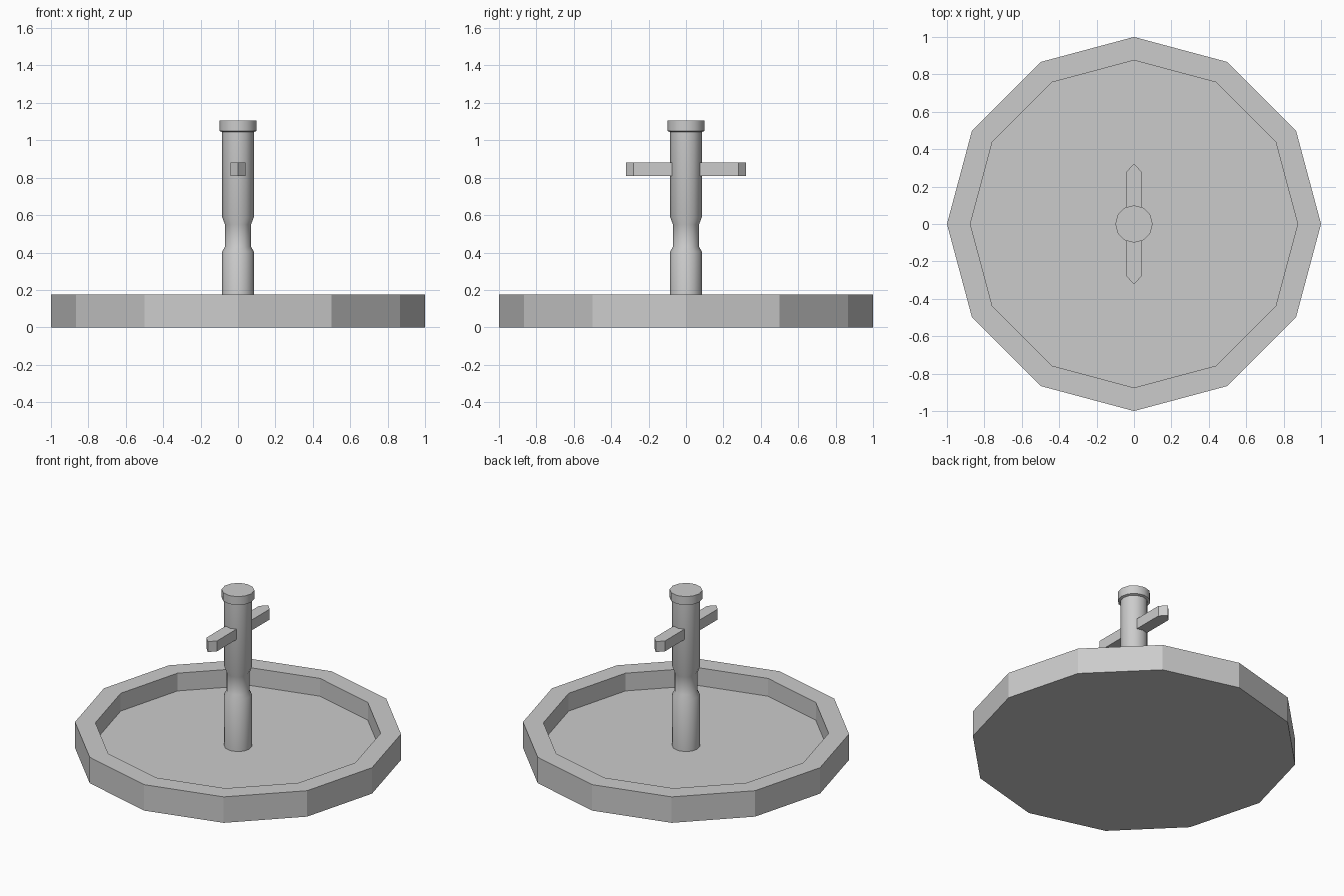
import bpy, bmesh, math

if "Cube" in bpy.data.objects:
    bpy.data.objects.remove(bpy.data.objects["Cube"])


def make_object(name, bm):
    bmesh.ops.recalc_face_normals(bm, faces=bm.faces)
    mesh = bpy.data.meshes.new(name)
    bm.to_mesh(mesh)
    bm.free()
    obj = bpy.data.objects.new(name, mesh)
    bpy.context.collection.objects.link(obj)
    return obj


def lathe(name, profile, sides):
    """Stack rings of (radius, z), bridge them and cap both ends."""
    bm = bmesh.new()
    rings = []
    for r, z in profile:
        angles = [2 * math.pi * i / sides for i in range(sides)]
        rings.append([bm.verts.new((r * math.cos(a), r * math.sin(a), z)) for a in angles])
    for low, high in zip(rings, rings[1:]):
        for i in range(sides):
            j = (i + 1) % sides
            bm.faces.new((low[i], low[j], high[j], high[i]))
    bm.faces.new(rings[0])
    bm.faces.new(rings[-1])
    return make_object(name, bm)


def prism(name, outline, z0, z1):
    bm = bmesh.new()
    face = bm.faces.new([bm.verts.new((x, y, z0)) for x, y in outline])
    top = bmesh.ops.extrude_face_region(bm, geom=[face])["geom"]
    verts = [v for v in top if isinstance(v, bmesh.types.BMVert)]
    bmesh.ops.translate(bm, verts=verts, vec=(0, 0, z1 - z0))
    return make_object(name, bm)


# Shallow twelve-sided basin with a sunken floor
lathe("basin", [(1, 0), (1, 0.175), (0.875, 0.175), (0.875, 0.055)], 12)

# Central post with a waist and a wider cap
post = lathe("post", [(0.085, 0.05), (0.085, 0.405), (0.07, 0.43), (0.07, 0.55),
                      (0.085, 0.59), (0.085, 1.045), (0.1, 1.05), (0.1, 1.107)], 12)
bpy.context.view_layer.objects.active = post
post.select_set(True)
bpy.ops.object.shade_smooth_by_angle(angle=math.radians(35))

# Pointed perch bar through the post
prism("perch_bar", [(0.04, -0.28), (0.04, 0.28), (0, 0.322),
                    (-0.04, 0.28), (-0.04, -0.28), (0, -0.322)], 0.81, 0.88)
